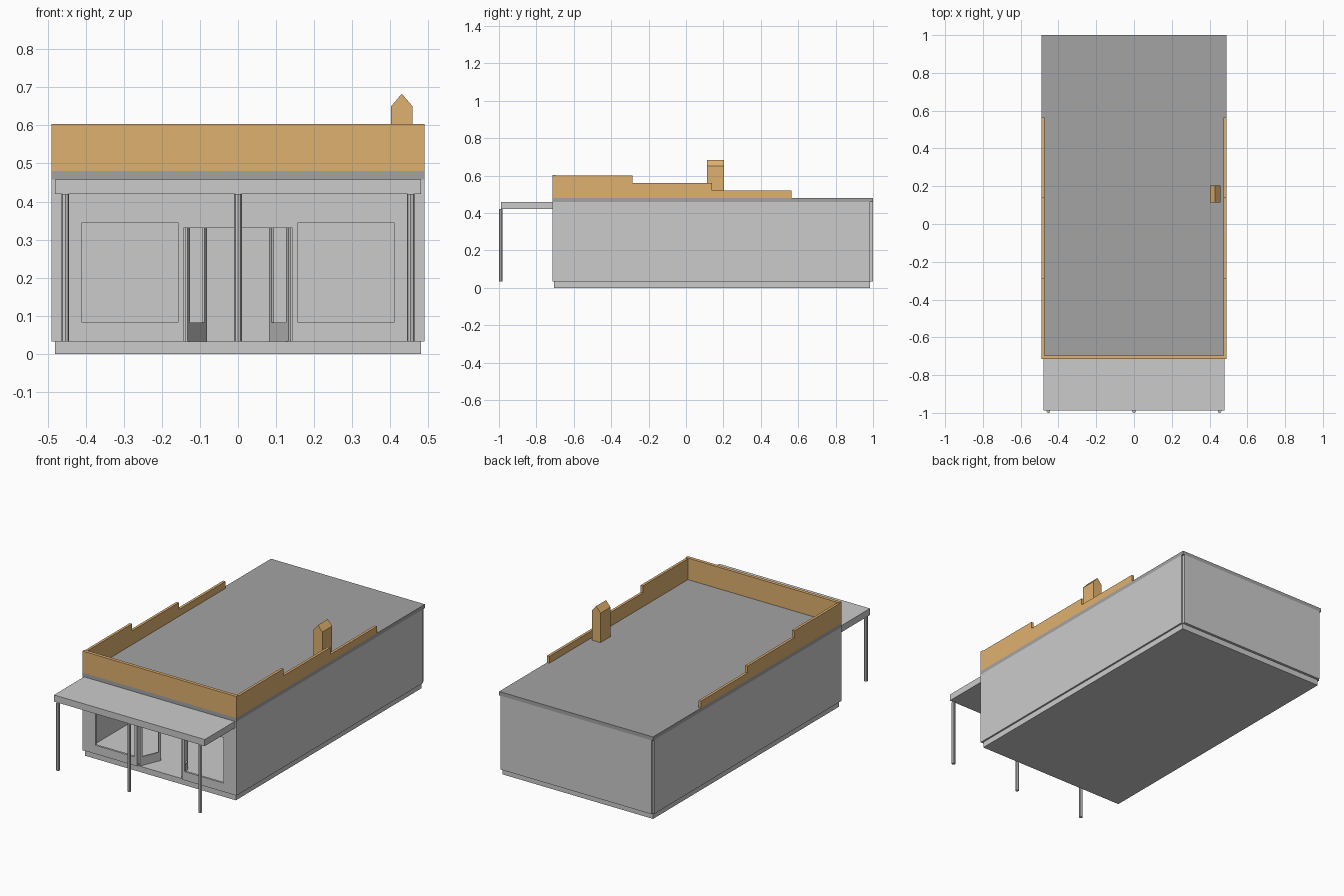
import bpy, bmesh, math
from mathutils import Matrix

if "Cube" in bpy.data.objects:
    bpy.data.objects.remove(bpy.data.objects["Cube"])


def material(name, rgb):
    m = bpy.data.materials.new(name)
    m.diffuse_color = (*rgb, 1)
    m.use_nodes = True
    m.node_tree.nodes["Principled BSDF"].inputs["Base Color"].default_value = m.diffuse_color
    return m


BROWN = material("brown_trim", (0.74, 0.44, 0.16))
DARK = material("dark_grey", (0.37, 0.37, 0.37))
MID = material("mid_grey", (0.53, 0.53, 0.53))


def finish(name, bm, mat=None):
    bmesh.ops.recalc_face_normals(bm, faces=bm.faces)
    me = bpy.data.meshes.new(name)
    bm.to_mesh(me)
    bm.free()
    ob = bpy.data.objects.new(name, me)
    bpy.context.collection.objects.link(ob)
    if mat:
        me.materials.append(mat)
    return ob


def extrude(bm, faces, vec):
    r = bmesh.ops.extrude_face_region(bm, geom=faces)
    vs = [g for g in r["geom"] if isinstance(g, bmesh.types.BMVert)]
    bmesh.ops.translate(bm, verts=vs, vec=vec)


def prism(name, pts, vec, mat=None):
    bm = bmesh.new()
    extrude(bm, [bm.faces.new([bm.verts.new(p) for p in pts])], vec)
    return finish(name, bm, mat)


def box(name, x0, x1, y0, y1, z0, z1, mat=None):
    return prism(name, [(x0, y0, z0), (x1, y0, z0), (x1, y1, z0), (x0, y1, z0)],
                 (0, 0, z1 - z0), mat)


def pierced_panel(name, xs, zs, holes, thick):
    """Panel in the xz plane made of grid cells, leaving out the hole cells."""
    bm = bmesh.new()
    v = {(i, j): bm.verts.new((x, 0, z))
         for i, x in enumerate(xs) for j, z in enumerate(zs)}
    faces = [bm.faces.new([v[i, j], v[i + 1, j], v[i + 1, j + 1], v[i, j + 1]])
             for i in range(len(xs) - 1) for j in range(len(zs) - 1)
             if (i, j) not in holes]
    bmesh.ops.delete(bm, geom=[p for p in bm.verts if not p.link_faces], context='VERTS')
    extrude(bm, faces, (0, thick, 0))
    bmesh.ops.dissolve_limit(bm, angle_limit=0.01, verts=bm.verts, edges=bm.edges)
    return finish(name, bm)


# Base and roof slabs
box("base", -0.48, 0.48, -0.705, 0.985, 0, 0.033, MID)
box("roof", -0.49, 0.49, -0.715, 1.0, 0.458, 0.48, DARK)

# Back wall and front wall with two windows and a doorway
box("back_wall", -0.48, 0.48, 0.985, 1.0, 0.033, 0.458)
windows = {(i, j) for i in (1, 5) for j in (1, 2)}
doorway = {(3, 0), (3, 1)}
front = pierced_panel("front_wall",
                      [-0.48, -0.409, -0.158, -0.143, 0.143, 0.158, 0.409, 0.48],
                      [0.033, 0.083, 0.33, 0.345, 0.458], windows | doorway, 0.012)
front.location.y = -0.714

for s, side in ((-1, "left"), (1, "right")):
    # Side wall
    box(side + "_wall", s * 0.48, s * 0.49, -0.715, 0.985, 0.033, 0.458)
    # Stepped side parapet
    steps = [(-0.696, 0.48), (0.565, 0.48), (0.565, 0.52), (0.14, 0.52), (0.14, 0.56),
             (-0.285, 0.56), (-0.285, 0.60), (-0.696, 0.60)]
    prism(side + "_parapet", [(s * 0.475, y, z) for y, z in steps],
          (s * 0.015, 0, 0), BROWN)
    # Glazed door leaf standing ajar inwards
    door = pierced_panel(side + "_door", [0, 0.016, 0.114, 0.13],
                         [0.033, 0.083, 0.33, 0.34], {(1, 1)}, 0.008)
    swing = math.radians(67)
    door.data.transform(Matrix.Translation((-0.132, -0.702, 0)) @ Matrix.Rotation(swing, 4, 'Z'))
    if s > 0:
        door.data.transform(Matrix.Scale(-1, 4, (1, 0, 0)))
        door.data.flip_normals()

# Front parapet
box("front_parapet", -0.49, 0.49, -0.715, -0.696, 0.48, 0.604, BROWN)

# Gabled chimney
prism("chimney", [(0.402, 0.113, 0.48), (0.458, 0.113, 0.48), (0.458, 0.113, 0.65),
                  (0.43, 0.113, 0.683), (0.402, 0.113, 0.65)], (0, 0.09, 0), BROWN)

# Porch canopy and posts
box("canopy", -0.48, 0.48, -0.988, -0.715, 0.42, 0.458)
for n, x in enumerate((-0.453, 0, 0.453)):
    bm = bmesh.new()
    bmesh.ops.create_cone(bm, cap_ends=True, segments=8, radius1=0.01, radius2=0.01,
                          depth=0.387)
    bmesh.ops.translate(bm, verts=bm.verts, vec=(x, -0.99, 0.2265))
    finish(f"porch_post_{n + 1}", bm)
